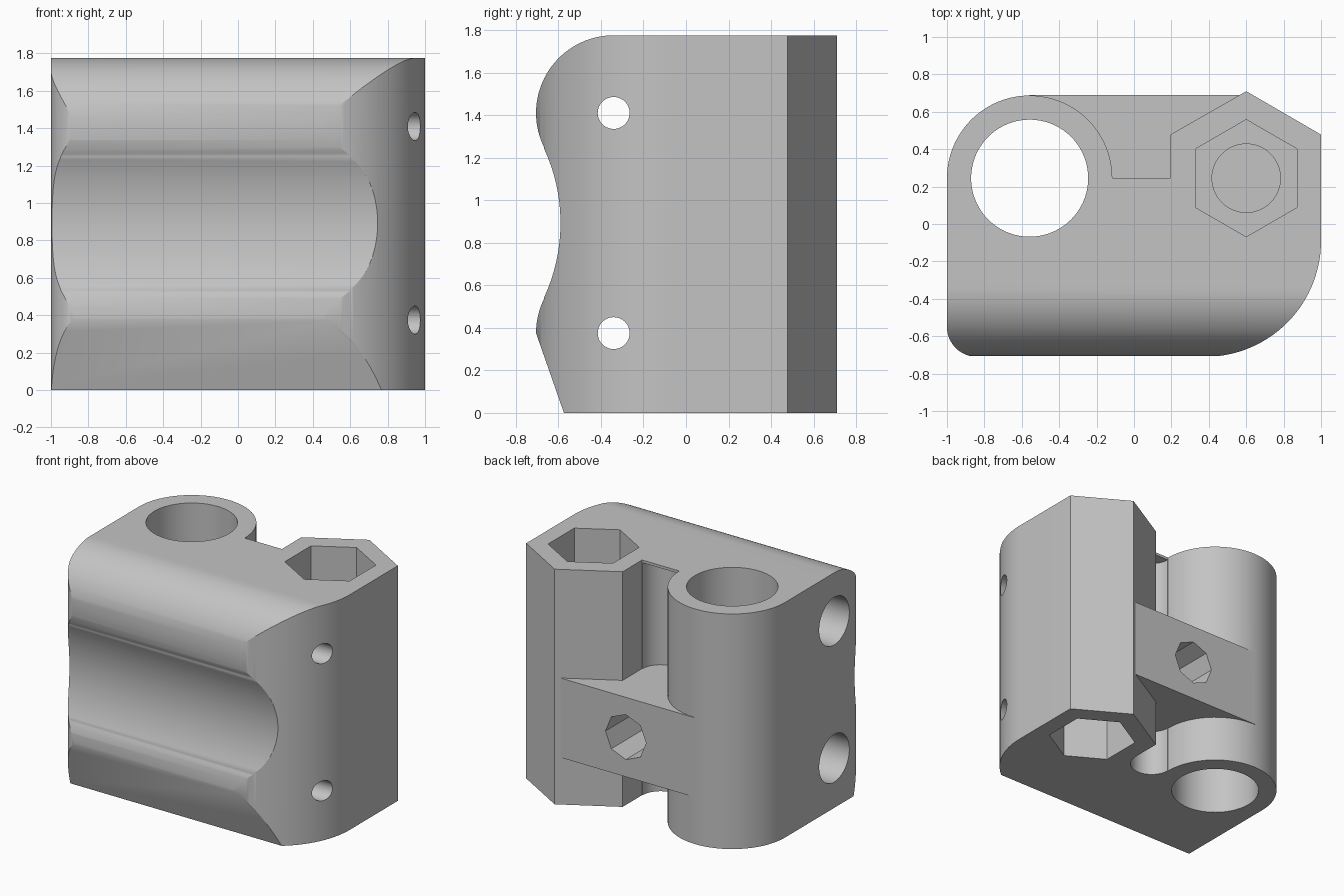
import bpy, bmesh
from math import sin, cos, radians

if "Cube" in bpy.data.objects:
    bpy.data.objects.remove(bpy.data.objects["Cube"], do_unlink=True)

HEIGHT = 1.775
BOSS = (-0.558, 0.245)
NUT = (0.6, 0.245)
ROD_Y, ROD_Z = -0.34, (0.375, 1.41)

grey = bpy.data.materials.new("light_grey")
grey.use_nodes = True
colour = (0.55, 0.55, 0.55, 1)
grey.diffuse_color = colour
grey.node_tree.nodes["Principled BSDF"].inputs["Base Color"].default_value = colour


def arc(centre, r, start, end, steps):
    """Points on an arc, both ends included, angles in degrees."""
    angles = [radians(start + (end - start) * i / steps) for i in range(steps + 1)]
    return [(centre[0] + r * cos(a), centre[1] + r * sin(a)) for a in angles]


def ring(centre, r, sides=64, start=0):
    return arc(centre, r, start, start + 360, sides)[:-1]


def prism(name, outline, axis, low, high):
    """Extrude a 2D outline along an axis."""
    place = {"x": lambda a, b, t: (t, a, b),
             "y": lambda a, b, t: (a, t, b),
             "z": lambda a, b, t: (a, b, t)}[axis]
    bm = bmesh.new()
    rows = [[bm.verts.new(place(a, b, t)) for a, b in outline] for t in (low, high)]
    for row in rows:
        bm.faces.new(row)
    n = len(outline)
    for i in range(n):
        j = (i + 1) % n
        bm.faces.new((rows[0][i], rows[0][j], rows[1][j], rows[1][i]))
    bmesh.ops.recalc_face_normals(bm, faces=bm.faces)
    mesh = bpy.data.meshes.new(name)
    bm.to_mesh(mesh)
    bm.free()
    mesh.materials.append(grey)
    ob = bpy.data.objects.new(name, mesh)
    bpy.context.collection.objects.link(ob)
    return ob


def combine(target, tool, operation="DIFFERENCE"):
    """Apply a boolean and drop the tool."""
    mod = target.modifiers.new(tool.name, "BOOLEAN")
    mod.operation, mod.solver, mod.object = operation, "EXACT", tool
    bpy.ops.object.select_all(action="DESELECT")
    bpy.context.view_layer.objects.active = target
    target.select_set(True)
    bpy.ops.object.modifier_apply(modifier=mod.name)
    bpy.data.objects.remove(tool, do_unlink=True)


# Plan: rounded front corners, hexagonal nut housing, slot, bearing boss
plan = (arc((-0.84, -0.55), 0.16, 180, 270, 16)
        + arc((0.38, -0.09), 0.62, 270, 360, 40)
        + [(1.0, 0.478), (0.6, 0.71), (0.195, 0.478), (0.195, 0.245)]
        + arc(BOSS, 0.442, 0, 180, 48))
body = prism("bracket_body", plan, "z", 0, HEIGHT)

# Side profile: sloped foot, two rod bulges and the hollow between them
side = ([(0.9, -0.1), (-0.539, -0.1), (-0.705, 0.375)]
        + arc((ROD_Y, ROD_Z[0]), 0.365, 180, 154, 10)
        + arc((-1.42, 0.8925), 0.83, -25, 25, 28)
        + arc((ROD_Y, ROD_Z[1]), 0.365, 206, 90, 40)
        + [(0.9, HEIGHT)])
side.pop(3)
combine(body, prism("side_profile", side, "x", -1.2, 1.2), "INTERSECT")

# Rounded slot under a thin top skin, then the bridge across it
combine(body, prism("slot", ring((0.04, 0.245), 0.152), "z", -0.1, 1.755))
bridge = [(BOSS[0], 0.05), (NUT[0], 0.05), (NUT[0], 0.69), (BOSS[0], 0.69)]
combine(body, prism("bridge", bridge, "z", 0.355, 0.955), "UNION")

# Bearing bore
combine(body, prism("bearing_bore", ring(BOSS, 0.313, 72), "z", -0.1, 2))

# Nut traps at both ends and the screw bore between them
for low, high in ((-0.1, 0.45), (1.3, 2)):
    combine(body, prism("nut_trap", ring(NUT, 0.313, 6, 90), "z", low, high))
combine(body, prism("screw_bore", ring(NUT, 0.183), "z", 0.47, 1.31))

# Rod sockets, with small through holes on the far side
for z in ROD_Z:
    combine(body, prism("rod_socket", ring((ROD_Y, z), 0.18), "x", -1.2, 0.6))
    combine(body, prism("rod_hole", ring((ROD_Y, z), 0.075, 40), "x", 0.5, 1.2))

# Eight-sided screw hole in the bridge
combine(body, prism("bridge_hole", ring((0.02, 0.655), 0.17, 8), "y", -0.1, 0.9))

bpy.ops.object.shade_smooth_by_angle(angle=radians(25))
